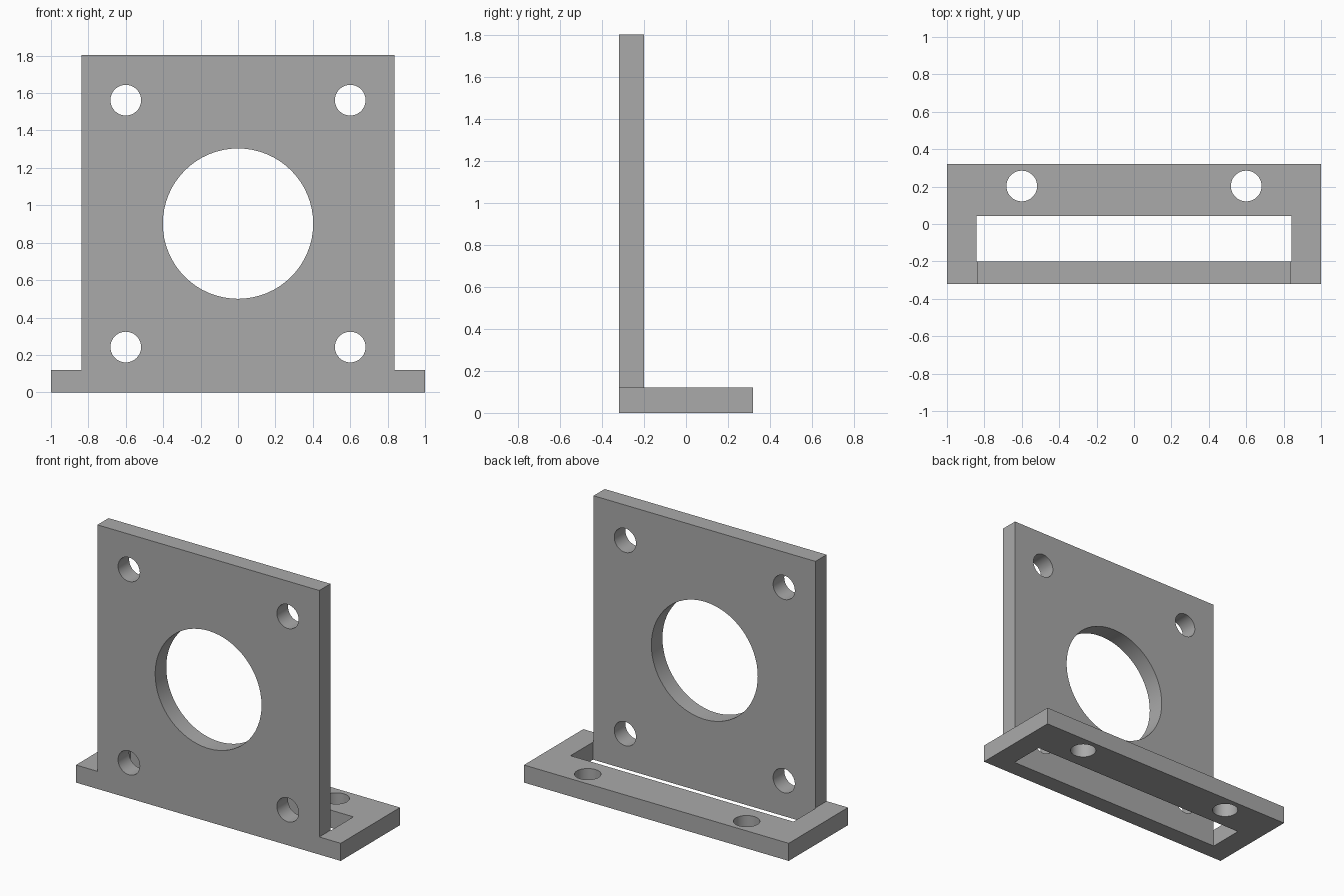
import bpy, bmesh, math
from mathutils import Vector

if "Cube" in bpy.data.objects:
    bpy.data.objects.remove(bpy.data.objects["Cube"])

grey = bpy.data.materials.new("plain grey")
grey.diffuse_color = (0.4, 0.4, 0.4, 1)
grey.use_nodes = True
grey.node_tree.nodes["Principled BSDF"].inputs["Base Color"].default_value = grey.diffuse_color


def rect(x, y0, y1):
    return [(-x, y0), (x, y0), (x, y1), (-x, y1)]


def circle(cx, cy, r, n=64):
    return [(cx + r * math.cos(2 * math.pi * i / n),
             cy + r * math.sin(2 * math.pi * i / n)) for i in range(n)]


def plate(name, loops, place, depth):
    """Fill an outline with holes and extrude it along depth."""
    bm = bmesh.new()
    edges = []
    for loop in loops:
        vs = [bm.verts.new(place(a, b)) for a, b in loop]
        edges += [bm.edges.new((vs[i - 1], vs[i])) for i in range(len(vs))]
    bmesh.ops.triangle_fill(bm, use_beauty=True, use_dissolve=False, edges=edges)
    ext = bmesh.ops.extrude_face_region(bm, geom=bm.faces[:], use_keep_orig=True)
    moved = [g for g in ext["geom"] if isinstance(g, bmesh.types.BMVert)]
    bmesh.ops.translate(bm, verts=moved, vec=Vector(depth))
    bmesh.ops.recalc_face_normals(bm, faces=bm.faces[:])
    me = bpy.data.meshes.new(name)
    bm.to_mesh(me)
    bm.free()
    me.materials.append(grey)
    ob = bpy.data.objects.new(name, me)
    bpy.context.collection.objects.link(ob)
    return ob


# Foot: flat frame with a long slot and two screw holes
foot = plate("mounting_bracket",
             [rect(1, -0.32, 0.32), rect(0.842, -0.2, 0.043)]
             + [circle(sx * 0.6, 0.203, 0.082) for sx in (-1, 1)],
             lambda a, b: (a, b, 0), (0, 0, 0.12))

# Upright: plate with a large bore and four corner holes
upright = plate("upright_plate",
                [rect(0.838, 0, 1.803), circle(0, 0.902, 0.402)]
                + [circle(sx * 0.6, z, 0.082) for sx in (-1, 1) for z in (0.242, 1.562)],
                lambda a, b: (a, -0.32, b), (0, 0.12, 0))

# Fuse both plates into one solid bracket
bpy.context.view_layer.objects.active = foot
foot.select_set(True)
mod = foot.modifiers.new("fuse", "BOOLEAN")
mod.operation = "UNION"
mod.solver = "EXACT"
mod.object = upright
bpy.ops.object.modifier_apply(modifier=mod.name)
bpy.data.objects.remove(upright)
bpy.ops.object.shade_smooth_by_angle(angle=math.radians(30))
